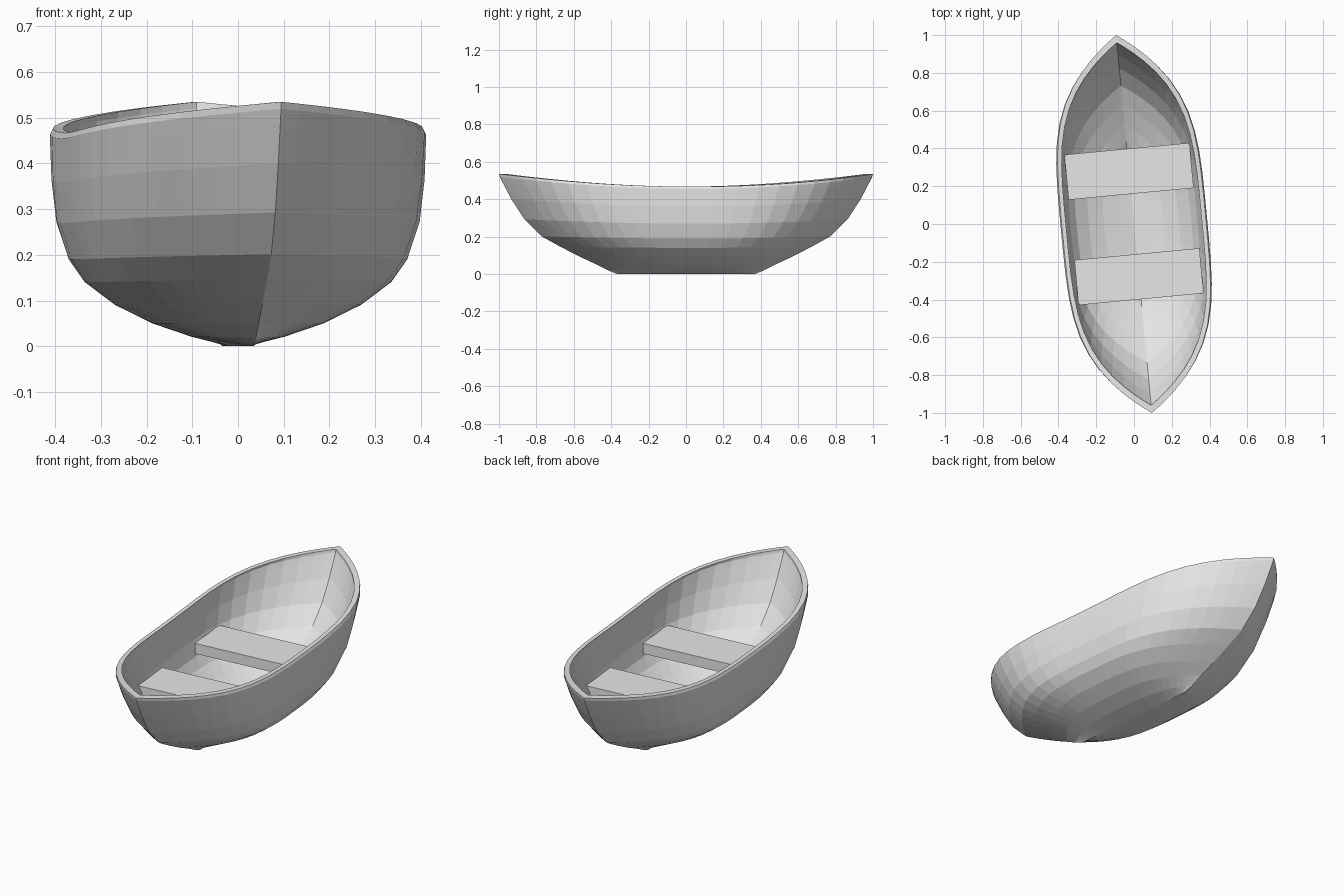
import bpy, bmesh, math

cube = bpy.data.objects.get("Cube")
if cube:
    bpy.data.objects.remove(cube)

HEADING = math.radians(5.4)   # the boat sits slightly turned
SEGMENTS = 26                 # hull panels along each side

grey = bpy.data.materials.new("pale_grey")
grey.use_nodes = True
grey.diffuse_color = (0.8, 0.8, 0.8, 1)
grey.node_tree.nodes["Principled BSDF"].inputs["Base Color"].default_value = (0.8, 0.8, 0.8, 1)


def add_object(name, bm):
    mesh = bpy.data.meshes.new(name)
    bm.to_mesh(mesh)
    bm.free()
    mesh.materials.append(grey)
    obj = bpy.data.objects.new(name, mesh)
    bpy.context.collection.objects.link(obj)
    obj.rotation_euler.z = HEADING
    return obj


# Waterlines of the outer skin: height, half breadth, half length
outer = [(0, 0, .37), (.02, .09, .42), (.05, .18, .48), (.09, .26, .57),
         (.14, .325, .675), (.19, .358, .775), (.27, .381, .868),
         (.36, .388, .938), (.43, .388, .984), (.455, .388, 1.0), (.467, .381, 1.004)]

# Inner skin follows the outer one, slightly smaller, and keeps the rim thin
inner = [(z + .022 * (1 - z / .467), max(b - .022, 0), l - .04) for z, b, l in outer]
profile = outer + inner[::-1]


def waterline(bm, z, breadth, length):
    """Closed pointed loop, with the sheer rising towards both ends."""
    fullness = 3 + .8 * z / .467
    ring = []
    for i in range(2 * SEGMENTS):
        a = 2 * math.pi * i / (2 * SEGMENTS)
        t = math.sin(a)
        side = 1 if math.cos(a) > 0 else -1
        x = side * breadth * max(0, 1 - abs(t) ** fullness)
        rise = .068 * t * t * (z / .467) ** 2
        ring.append(bm.verts.new((x, t * length, z + rise)))
    return ring


# Hull: outer skin, rim and inner skin in one shell
bm = bmesh.new()
rings = [waterline(bm, *row) for row in profile]
for low, high in zip(rings, rings[1:]):
    for i in range(len(low)):
        j = (i + 1) % len(low)
        bm.faces.new((low[i], low[j], high[j], high[i]))
bmesh.ops.remove_doubles(bm, verts=bm.verts, dist=.0005)
bmesh.ops.recalc_face_normals(bm, faces=bm.faces)
hull = add_object("hull", bm)

# Two plank benches across the hull
for name, y in (("front_bench", -.28), ("back_bench", .28)):
    bm = bmesh.new()
    bmesh.ops.create_cube(bm, size=1)
    for v in bm.verts:
        v.co = (v.co.x * .665, v.co.y * .24 + y, v.co.z * .055 + .2525)
    add_object(name, bm)
